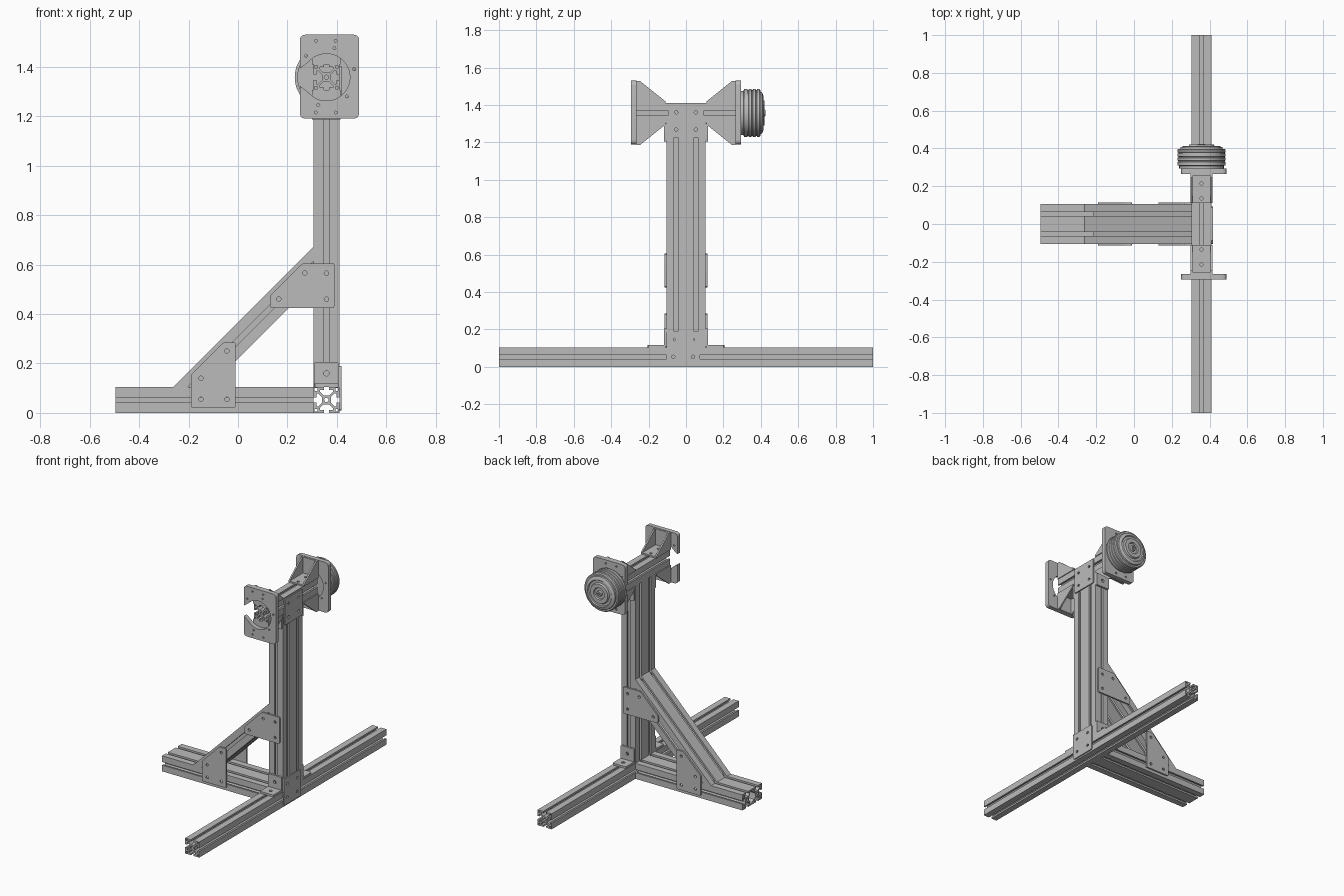
import bpy, bmesh
from math import sin, cos, pi, sqrt, atan2
from mathutils import Vector, Matrix

default = bpy.data.objects.get("Cube")
if default:
    bpy.data.objects.remove(default, do_unlink=True)

grey = bpy.data.materials.new("aluminium grey")
grey.use_nodes = True
colour = (0.5, 0.5, 0.5, 1)
grey.diffuse_color = colour
grey.node_tree.nodes["Principled BSDF"].inputs["Base Color"].default_value = colour

X, Y, Z = Vector((1, 0, 0)), Vector((0, 1, 0)), Vector((0, 0, 1))
MM = 0.0525 / 20          # profile unit
H = 0.105                 # rail width
CX = 0.3575               # column centre
TOP = 1.3575              # top beam centre height
parts = []


def add_object(name, mesh):
    mesh.materials.clear()
    mesh.materials.append(grey)
    obj = bpy.data.objects.new(name, mesh)
    bpy.context.collection.objects.link(obj)
    parts.append(obj)
    return obj


def prism(name, loops, u, v, start, end):
    """Extrude flat loops (outline first, then holes) along u x v."""
    w = u.cross(v)
    curve = bpy.data.curves.new(name, 'CURVE')
    curve.dimensions = '2D'
    curve.fill_mode = 'BOTH'
    curve.extrude = abs(end - start) / 2
    for loop in loops:
        spline = curve.splines.new('POLY')
        spline.points.add(len(loop) - 1)
        for point, (a, b) in zip(spline.points, loop):
            point.co = (a, b, 0, 1)
        spline.use_cyclic_u = True
    temp = bpy.data.objects.new(name + "_outline", curve)
    bpy.context.collection.objects.link(temp)
    graph = bpy.context.evaluated_depsgraph_get()
    mesh = bpy.data.meshes.new_from_object(temp.evaluated_get(graph))
    bpy.data.objects.remove(temp, do_unlink=True)
    bpy.data.curves.remove(curve)
    place = Matrix((u, v, w)).transposed().to_4x4()
    mesh.transform(place @ Matrix.Translation((0, 0, (start + end) / 2)))
    bm = bmesh.new()
    bm.from_mesh(mesh)
    bmesh.ops.remove_doubles(bm, verts=bm.verts, dist=1e-5)
    bmesh.ops.recalc_face_normals(bm, faces=bm.faces)
    bm.to_mesh(mesh)
    bm.free()
    return add_object(name, mesh)


def circle(a, b, r, n=12):
    return [(a + r * cos(2 * pi * i / n), b + r * sin(2 * pi * i / n)) for i in range(n)]


def rect(a0, a1, b0, b1):
    return [(a0, b0), (a1, b0), (a1, b1), (a0, b1)]


def rounded(points, r, steps=5):
    """Round every corner of an outline."""
    out = []
    for i, p in enumerate(points):
        p = Vector(p)
        a = p + (Vector(points[i - 1]) - p).normalized() * r
        b = p + (Vector(points[(i + 1) % len(points)]) - p).normalized() * r
        for k in range(steps + 1):
            t = k / steps
            q = a * (1 - t) ** 2 + p * 2 * t * (1 - t) + b * t * t
            out.append((q.x, q.y))
    return out


# Slotted rail cross-sections
SLOT = [(20, -20), (20, -4), (15.5, -4), (15.5, -10), (12.5, -10), (7, -4.5),
        (7, 4.5), (12.5, 10), (15.5, 10), (15.5, 4), (20, 4)]


def section(cells, ca=0, cb=0):
    sides = [(cells[-1], 0)] + [(c, 1) for c in reversed(cells)]
    sides += [(cells[0], 2)] + [(c, 3) for c in cells]
    outline = []
    for c, turn in sides:
        co, si = (1, 0, -1, 0)[turn], (0, 1, 0, -1)[turn]
        outline += [(c + x * co - y * si, x * si + y * co) for x, y in SLOT]
    loops = [outline] + [circle(c, 0, 3.4) for c in cells]
    ends = (cells[0] - 16, cells[-1] + 16)
    loops += [rect(e - 2, e + 2, s * 16 - 2, s * 16 + 2) for e in ends for s in (-1, 1)]
    if len(cells) > 1:
        half = [(13, -4.5), (13, 4.5), (8, 9.5), (8, 16.5)]
        loops.append(half + [(-a, b) for a, b in reversed(half)]
                     + [(-8, -16.5), (-8, -9.5), (8, -9.5)][:2] + [(8, -16.5), (8, -9.5)])
    return [[(ca + a * MM, cb + b * MM) for a, b in loop] for loop in loops]


SINGLE, DOUBLE = [0], [-20, 20]
prism("floor_rail", section(SINGLE, CX, H / 2), X, Z, -1, 1)
prism("base_beam", section(DOUBLE, 0, H / 2), Y, Z, -0.495, CX - H / 2)
prism("column", section(DOUBLE, 0, CX), Y, -X, 0, 1).data.transform(
    Matrix.Translation((2 * CX, 0, H)) @ Matrix.Diagonal((1, 1, TOP - 1.5 * H, 1)))
prism("top_beam", section(SINGLE, CX, TOP), X, Z, -0.265, 0.265)

# Diagonal brace, its ends mitred to the base beam and the column
brace = prism("diagonal_brace", section(DOUBLE), Y, (Z - X).normalized(), -0.2, 0.2)
for vert in brace.data.vertices:
    upper = vert.co.x + vert.co.z > 0
    vert.co += Vector((0.02, 0, 0.3125))
    shift = CX - H / 2 - vert.co.x if upper else H - vert.co.z
    vert.co += Vector((shift, 0, shift))

# Gusset plates on both sides of the brace
GUSSETS = {
    "lower_gusset": ([(-.19, .02), (-.01, .02), (-.01, .285), (-.06, .285), (-.19, .155)],
                     [(-.15, .055), (-.045, .055), (-.15, .14), (-.045, .25)]),
    "upper_gusset": ([(.13, .425), (.39, .425), (.39, .605), (.26, .605), (.13, .475)],
                     [(.165, .46), (CX, .46), (.27, .565), (CX, .565)])}
for name, (outline, holes) in GUSSETS.items():
    for label, s in (("front", 1), ("back", -1)):
        loops = [rounded(outline, 0.008, 3)] + [circle(a, b, 0.009) for a, b in holes]
        prism(f"{label}_{name}", loops, X, Z, s * H, s * (H + 0.01))

# Flat joining plates on the outer side of the column
for name, yc, zc, hy, hz in (("bottom_joint_plate", -0.015, 0.1, 0.09, 0.09),
                             ("top_joint_plate", 0, 1.315, 0.093, 0.088)):
    loops = [rounded(rect(yc - hy, yc + hy, zc - hz, zc + hz), 0.01, 3)]
    loops += [circle(yc + a * H / 2, zc + b * 0.046, 0.009) for a in (-1, 1) for b in (-1, 1)]
    prism(name, loops, Y, Z, CX + H / 2, CX + H / 2 + 0.008)

# Small angle brackets at the foot and the head of the column
for label, s in (("front", -1), ("back", 1)):
    for place, z, up in (("foot", H, 1), ("head", TOP - H / 2, -1)):
        lo, hi = sorted((z, z + up * 0.1))
        leg = [rounded(rect(CX - .05, CX + .05, lo, hi), 0.008, 3),
               circle(CX, z + up * 0.055, 0.011)]
        prism(f"{label}_{place}_bracket_upright", leg, X, Z, -s * H, -s * (H + 0.013))
        lo, hi = sorted((s * H, s * 0.205))
        leg = [rounded(rect(CX - .05, CX + .05, lo, hi), 0.008, 3),
               circle(CX, s * 0.16, 0.011)]
        prism(f"{label}_{place}_bracket_flat", leg, X, Y, z, z + up * 0.013)

# C-shaped mounting plates with a round opening
R, GAP = 0.095, 0.06
a0 = atan2(GAP, -sqrt(R * R - GAP * GAP))
arc = [(CX + R * cos(a0 - 2 * a0 * i / 40), TOP + R * sin(a0 - 2 * a0 * i / 40))
       for i in range(41)]
corners = [(.25, TOP - GAP), (.25, 1.19), (.49, 1.19), (.49, 1.53), (.25, 1.53), (.25, TOP + GAP)]
base = rounded(corners, 0.025)
bolts = [(.315, 1.505), (.395, 1.505), (.39, 1.475), (.315, 1.215), (.395, 1.215),
         (.325, 1.245), (.47, 1.39), (.44, 1.28), (.275, 1.445)]
mount = [base + arc] + [circle(a, b, 0.006, 8) for a, b in bolts]
for label, s in (("front", -1), ("back", 1)):
    prism(f"{label}_mount_plate", mount, X, Z, -s * 0.265, -s * 0.295)

    # Cheeked corner brackets above and below the beam
    for place, up in (("upper", 1), ("lower", -1)):
        name = f"{label}_{place}_corner_bracket"
        z = TOP + up * H / 2
        tip = z + up * 0.118
        cheek = [(s * .11, z), (s * .265, z), (s * .265, tip), (s * .245, tip),
                 (s * .11, z + up * 0.01)]
        for side in (-1, 1):
            x = CX + side * 0.053
            prism(f"{name}_cheek", [cheek], Y, Z, x - 0.005, x + 0.005)
        lo, hi = sorted((s * .11, s * .265))
        flat = [rect(CX - .05, CX + .05, lo, hi)]
        flat += [circle(CX, s * y, 0.009) for y in (.135, .215)]
        prism(f"{name}_foot", flat, X, Y, z, z + up * 0.01)
        lo, hi = sorted((z, tip))
        prism(f"{name}_wall", [rect(CX - .05, CX + .05, lo, hi)], X, Z, -s * .253, -s * .265)

# Turned motor housing with grooves and a stepped end cap
profile = [(0, .295), (.118, .295), (.118, .308), (.128, .31)]
for y in (.328, .35, .372):
    profile += [(.128, y), (.123, y + .002), (.123, y + .006), (.128, y + .008)]
profile += [(.128, .392), (.122, .398), (.112, .398), (.11, .407), (.09, .414), (.085, .408),
            (.07, .408), (.065, .42), (.04, .42), (.036, .411), (.02, .411), (.017, .424),
            (.008, .424), (.008, .415), (0, .415)]
bm = bmesh.new()
ring = [bm.verts.new((CX + r, y, TOP)) for r, y in profile]
edges = [bm.edges.new(pair) for pair in zip(ring, ring[1:])]
bmesh.ops.spin(bm, geom=ring + edges, cent=(CX, 0, TOP), axis=Y, angle=2 * pi, steps=56)
bmesh.ops.remove_doubles(bm, verts=bm.verts, dist=1e-5)
bmesh.ops.recalc_face_normals(bm, faces=bm.faces)
housing = bpy.data.meshes.new("motor_housing")
bm.to_mesh(housing)
bm.free()
add_object("motor_housing", housing)

# Smooth the curved faces, keep the edges crisp
bpy.ops.object.select_all(action='DESELECT')
for obj in parts:
    obj.select_set(True)
bpy.context.view_layer.objects.active = parts[-1]
bpy.ops.object.shade_smooth_by_angle()
